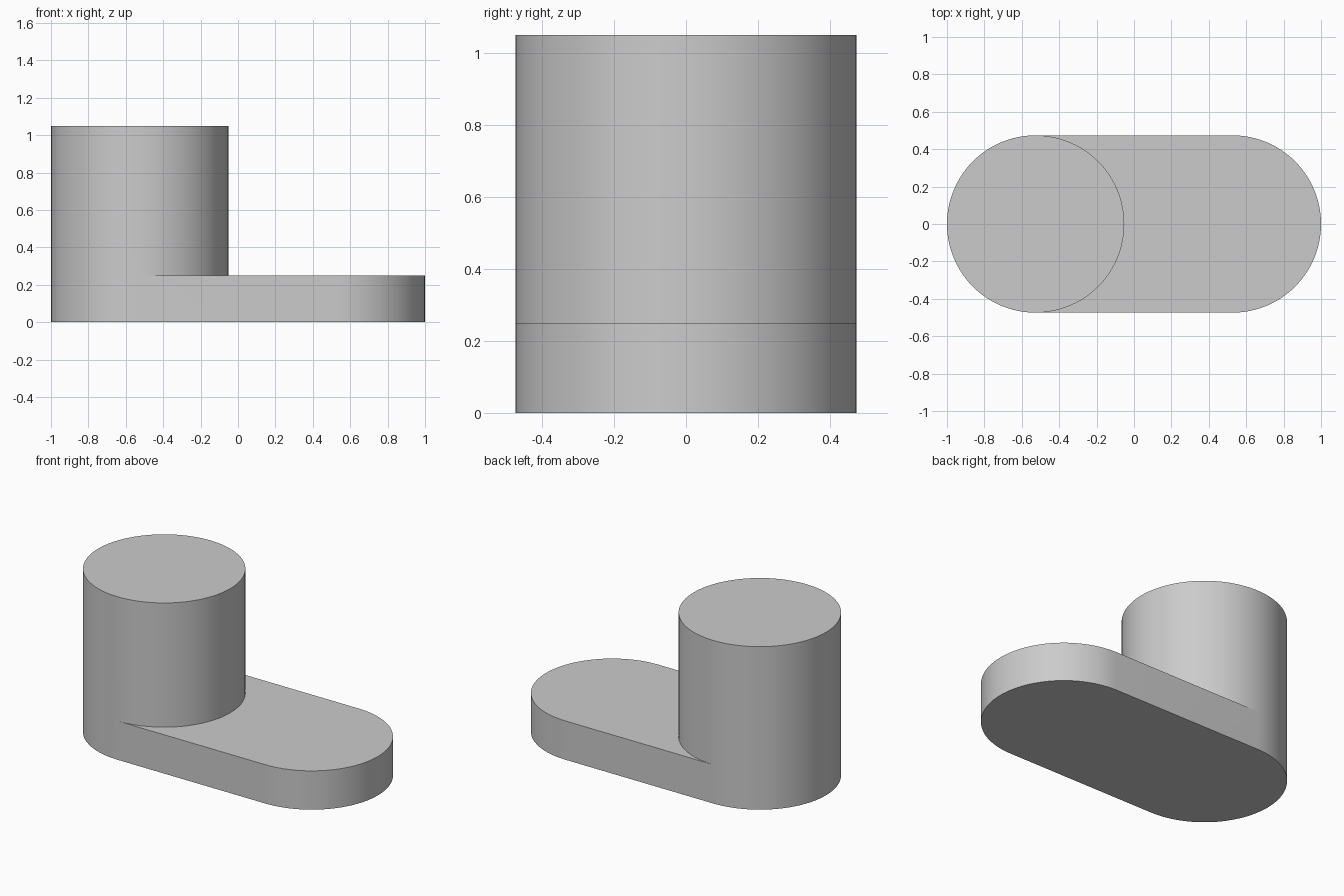
import bpy, bmesh, math

cube = bpy.data.objects.get("Cube")
if cube:
    bpy.data.objects.remove(cube, do_unlink=True)

RADIUS, OFFSET = 0.474, 0.526
PLATE_TOP, POST_TOP = 0.25, 1.05
SEGMENTS = 48  # per half circle

grey = bpy.data.materials.new("plain_grey")
grey.use_nodes = True
colour = (0.6, 0.6, 0.6, 1)
grey.diffuse_color = colour
grey.node_tree.nodes["Principled BSDF"].inputs["Base Color"].default_value = colour

bm = bmesh.new()


def half_circle(cx, start, z):
    """Counter-clockwise half circle of vertices."""
    steps = [start + math.pi * i / SEGMENTS for i in range(SEGMENTS + 1)]
    return [bm.verts.new((cx + RADIUS * math.cos(a), RADIUS * math.sin(a), z))
            for a in steps]


def wall(low, high):
    """Closed or open strip of quads between two matching rows."""
    for i in range(len(low) - 1):
        bm.faces.new((low[i], low[i + 1], high[i + 1], high[i]))


UP, DOWN = math.pi / 2, -math.pi / 2

# Rounded plate outline at the floor and at the plate top
floor = half_circle(OFFSET, DOWN, 0) + half_circle(-OFFSET, UP, 0)
right_arc = half_circle(OFFSET, DOWN, PLATE_TOP)
left_arc = half_circle(-OFFSET, UP, PLATE_TOP)
rim = right_arc + left_arc
wall(floor + floor[:1], rim + rim[:1])
bm.faces.new(floor[::-1])

# Post circle, sharing the plate's left end
inner = half_circle(-OFFSET, DOWN, PLATE_TOP)
for twin in (inner[0], inner[-1]):
    bm.verts.remove(twin)
inner = inner[1:-1]
foot = left_arc + inner
top = half_circle(-OFFSET, UP, POST_TOP) + half_circle(-OFFSET, DOWN, POST_TOP)[1:-1]
loose = [v for v in bm.verts if not v.link_faces and v not in foot and v not in top]
for v in loose:
    bm.verts.remove(v)
wall(foot + foot[:1], top + top[:1])
bm.faces.new(top)

# Flat plate top around the post
bm.faces.new(right_arc + left_arc[:1] + inner[::-1] + left_arc[-1:])

bmesh.ops.recalc_face_normals(bm, faces=bm.faces[:])
mesh = bpy.data.meshes.new("plate_with_post")
bm.to_mesh(mesh)
bm.free()
mesh.materials.append(grey)
body = bpy.data.objects.new("plate_with_post", mesh)
bpy.context.collection.objects.link(body)

bpy.ops.object.select_all(action="DESELECT")
body.select_set(True)
bpy.context.view_layer.objects.active = body
bpy.ops.object.shade_smooth_by_angle(angle=math.radians(30))
